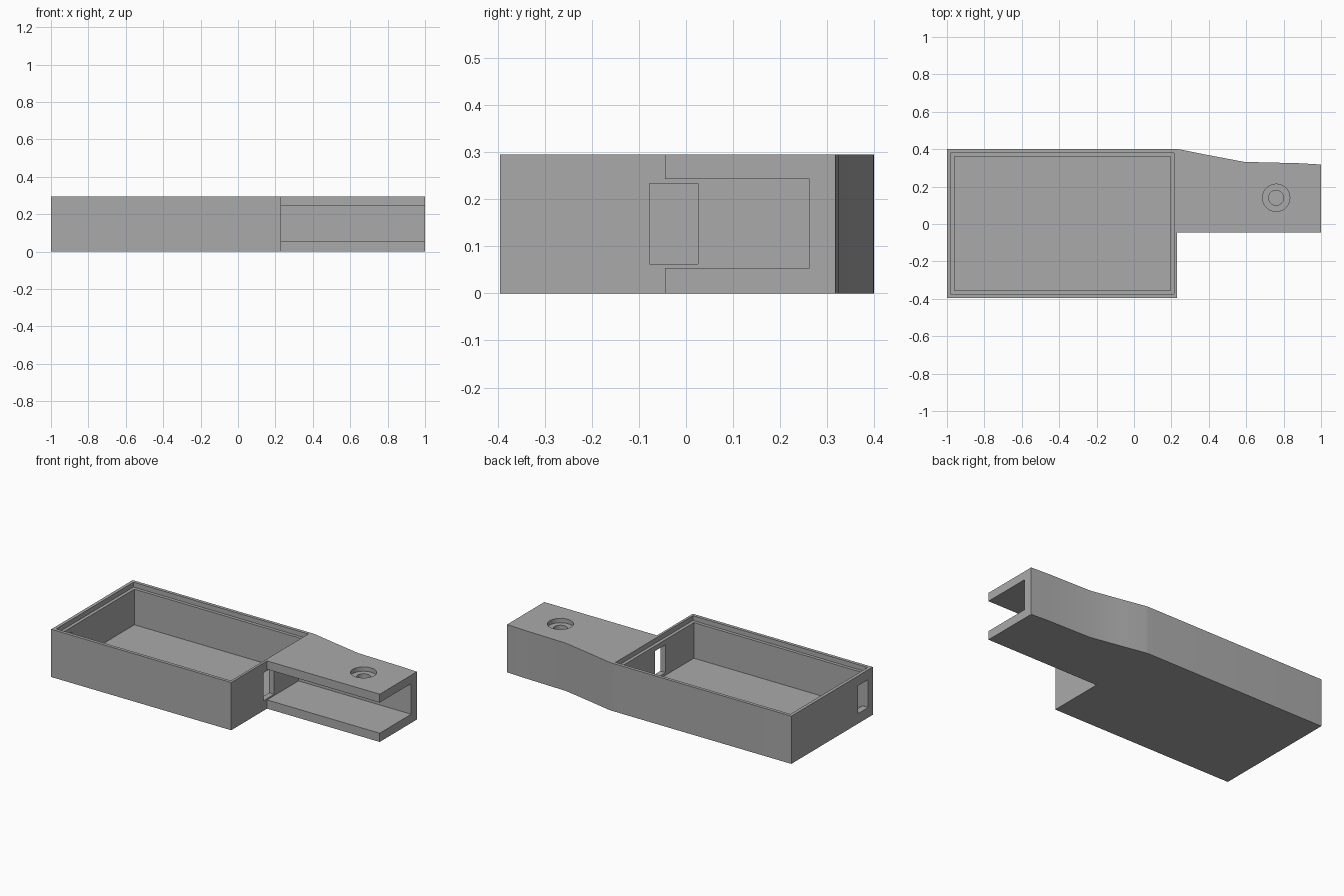
import bpy, bmesh

old = bpy.data.objects.get("Cube")
if old:
    bpy.data.objects.remove(old, do_unlink=True)

grey = bpy.data.materials.new("plain_grey")
grey.use_nodes = True
colour = (0.4, 0.4, 0.4, 1)
grey.diffuse_color = colour
grey.node_tree.nodes["Principled BSDF"].inputs["Base Color"].default_value = colour

HEIGHT = 0.295


def prism(name, outline, z0, z1):
    """Extrude a plan outline between two heights."""
    bm = bmesh.new()
    face = bm.faces.new([bm.verts.new((x, y, z0)) for x, y in outline])
    top = bmesh.ops.extrude_face_region(bm, geom=[face])["geom"]
    bmesh.ops.translate(bm, vec=(0, 0, z1 - z0),
                        verts=[v for v in top if isinstance(v, bmesh.types.BMVert)])
    bmesh.ops.recalc_face_normals(bm, faces=bm.faces)
    mesh = bpy.data.meshes.new(name)
    bm.to_mesh(mesh)
    bm.free()
    obj = bpy.data.objects.new(name, mesh)
    bpy.context.collection.objects.link(obj)
    mesh.materials.append(grey)
    return obj


def block(name, x0, x1, y0, y1, z0, z1):
    return prism(name, [(x0, y0), (x1, y0), (x1, y1), (x0, y1)], z0, z1)


def drill(name, radius, z0, z1):
    bpy.ops.mesh.primitive_cylinder_add(vertices=48, radius=radius, depth=z1 - z0,
                                        location=(0.76, 0.14, (z0 + z1) / 2))
    obj = bpy.context.object
    obj.name = name
    obj.data.materials.append(grey)
    return obj


# Tray and tapering arm share one plan outline
body = prism("tray_with_arm", [(-1, -0.395), (0.23, -0.395), (0.23, -0.045), (1, -0.045),
                               (1, 0.318), (0.88, 0.325), (0.59, 0.332), (0.41, 0.366),
                               (0.25, 0.398), (0.23, 0.4), (-1, 0.4)], 0, HEIGHT)

# Cavity, lid ledge, end windows, arm slot and stepped screw hole
cutters = [
    block("cavity_cutter", -0.96, 0.195, -0.355, 0.36, 0.045, 0.4),
    block("ledge_cutter", -0.98, 0.215, -0.375, 0.38, 0.265, 0.4),
    block("arm_window_cutter", 0.15, 0.27, -0.078, 0.025, 0.062, 0.234),
    block("end_window_cutter", -1.1, -0.9, -0.35, -0.25, 0.062, 0.234),
    block("arm_slot_cutter", 0.23, 1.1, -0.2, 0.262, 0.054, 0.243),
    drill("screw_head_cutter", 0.073, 0.268, 0.4),
    drill("screw_hole_cutter", 0.04, 0.15, 0.4),
]
for cutter in cutters:
    mod = body.modifiers.new(cutter.name, "BOOLEAN")
    mod.operation = "DIFFERENCE"
    mod.solver = "EXACT"
    mod.object = cutter

# Bake the cuts, then discard the cutters
bpy.context.view_layer.update()
graph = bpy.context.evaluated_depsgraph_get()
result = bpy.data.meshes.new_from_object(body.evaluated_get(graph))
body.modifiers.clear()
body.data = result
for cutter in cutters:
    bpy.data.objects.remove(cutter, do_unlink=True)

bpy.ops.object.select_all(action="DESELECT")
body.select_set(True)
bpy.context.view_layer.objects.active = body
bpy.ops.object.shade_smooth_by_angle(angle=0.35)
